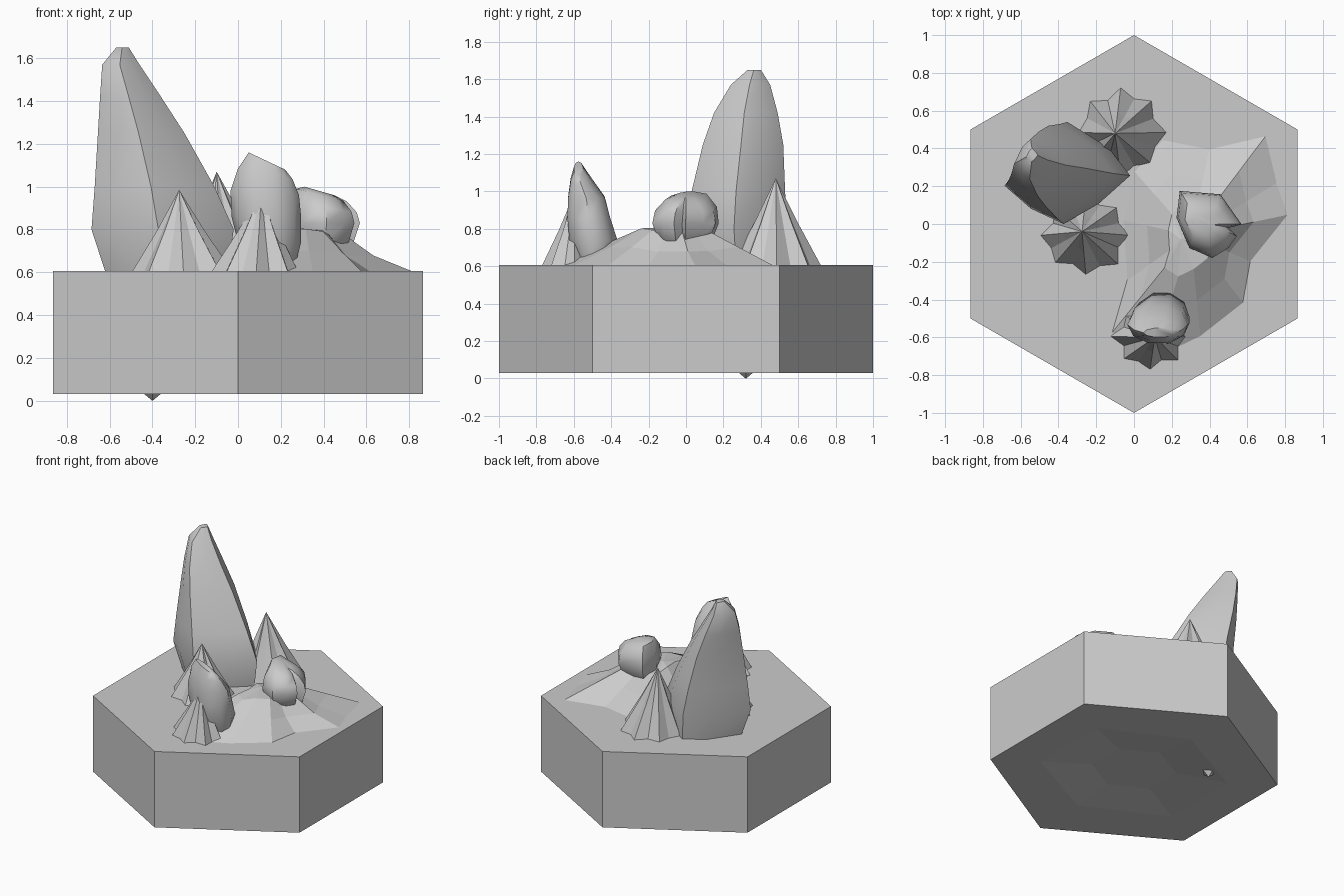
import bpy, bmesh, math, random
from mathutils import Vector

if "Cube" in bpy.data.objects:
    bpy.data.objects.remove(bpy.data.objects["Cube"])

random.seed(4)


def make_object(name, bm, smooth=0):
    bmesh.ops.recalc_face_normals(bm, faces=bm.faces[:])
    mesh = bpy.data.meshes.new(name)
    bm.to_mesh(mesh)
    bm.free()
    obj = bpy.data.objects.new(name, mesh)
    bpy.context.collection.objects.link(obj)
    if smooth:
        bpy.ops.object.select_all(action='DESELECT')
        obj.select_set(True)
        bpy.context.view_layer.objects.active = obj
        bpy.ops.object.shade_smooth_by_angle(angle=math.radians(smooth))
    return obj


def bridge(bm, a, b):
    n = len(a)
    for i in range(n):
        bm.faces.new((a[i], a[(i + 1) % n], b[(i + 1) % n], b[i]))


def loft_rock(name, outline, rings):
    """Stretch a unit outline into each ring: z, x min, x max, y min, y max, x tilt."""
    bm = bmesh.new()
    loops = []
    for z, x0, x1, y0, y1, tilt in rings:
        cx, cy, rx, ry = (x0 + x1) / 2, (y0 + y1) / 2, (x1 - x0) / 2, (y1 - y0) / 2
        loops.append([bm.verts.new((cx + u * rx, cy + v * ry, z + tilt * u)) for u, v in outline])
    for a, b in zip(loops, loops[1:]):
        bridge(bm, a, b)
    bm.faces.new(loops[0])
    bm.faces.new(loops[-1])
    return make_object(name, bm, 45)


def spike(name, apex, bounds, flutes=8, flute=0.8):
    """Fluted, faceted cone with an irregular star base."""
    x0, x1, y0, y1 = bounds
    centre = Vector(((x0 + x1) / 2, (y0 + y1) / 2, 0.6))
    apex = Vector(apex)
    bm = bmesh.new()
    tip = bm.verts.new(apex)
    foot, waist = [], []
    n = flutes * 2
    for i in range(n):
        a = math.tau * i / n
        r = (1 if i % 2 == 0 else flute) * random.uniform(0.93, 1.03)
        p = centre + Vector((math.cos(a) * r * (x1 - x0) / 2, math.sin(a) * r * (y1 - y0) / 2, 0))
        foot.append(bm.verts.new(p))
        waist.append(bm.verts.new(p.lerp(apex, 0.52) + Vector((0, 0, -0.01))))
    bridge(bm, foot, waist)
    for i in range(n):
        bm.faces.new((waist[i], waist[(i + 1) % n], tip))
    bm.faces.new(foot)
    return make_object(name, bm)


# Hexagonal tile with a shallow dent underneath
bm = bmesh.new()
hexagon = [(math.sin(i * math.tau / 6), math.cos(i * math.tau / 6)) for i in range(6)]
top = [bm.verts.new((x, y, 0.605)) for x, y in hexagon]
low = [bm.verts.new((x, y, 0.03)) for x, y in hexagon]
rim = [bm.verts.new((x * 0.68, y * 0.6, 0.03)) for x, y in hexagon]
pit = [bm.verts.new((x * 0.3, y * 0.28, 0.06)) for x, y in hexagon]
bm.faces.new(top)
for a, b in ((top, low), (low, rim), (rim, pit)):
    bridge(bm, a, b)
bm.faces.new(pit)
make_object("hex_tile", bm)

# Tiny stone chip under the tile
bm = bmesh.new()
bmesh.ops.create_cone(bm, cap_ends=True, segments=4, radius1=0.002, radius2=0.05, depth=0.04)
bmesh.ops.translate(bm, verts=bm.verts, vec=(-0.4, 0.32, 0.02))
make_object("underside_chip", bm)

# Low earth mound on the right
foot = [(0.82, 0.05), (0.76, 0.22), (0.7, 0.47), (0.4, 0.4), (0.15, 0.45), (0.0, 0.28), (-0.06, 0.02),
        (-0.04, -0.3), (-0.12, -0.58), (0.1, -0.72), (0.35, -0.6), (0.58, -0.42), (0.62, -0.2)]
bm = bmesh.new()
loops = []
for k, z in ((1.0, 0.602), (0.64, 0.69), (0.33, 0.79)):
    loops.append([bm.verts.new((0.3 + (x - 0.3) * k, -0.06 + (y + 0.06) * k,
                                z + (k < 1) * random.uniform(-0.015, 0.015))) for x, y in foot])
bridge(bm, loops[0], loops[1])
bridge(bm, loops[1], loops[2])
peak = bm.verts.new((0.25, -0.08, 0.81))
for i in range(len(foot)):
    bm.faces.new((loops[2][i], loops[2][(i + 1) % len(foot)], peak))
bm.faces.new(loops[0])
make_object("earth_mound", bm)

# Tall leaning stone
leaning = [(-1, -.25), (-.58, -.7), (-.06, -1), (.5, -.6), (1, -.05), (.65, .5), (0, 1), (-.5, .6)]
loft_rock("tall_stone", leaning, [
    (0.60, -0.62, -0.05, 0.04, 0.52, 0),
    (0.80, -0.685, -0.02, 0.00, 0.54, 0),
    (1.00, -0.67, -0.11, 0.03, 0.53, 0),
    (1.25, -0.655, -0.25, 0.09, 0.52, 0),
    (1.42, -0.645, -0.36, 0.15, 0.49, 0),
    (1.57, -0.635, -0.46, 0.24, 0.45, 0),
    (1.65, -0.57, -0.51, 0.33, 0.40, 0)])

# Rounded boulder with a notch in its side
notched = [(1, 0), (.6, .55), (.35, .9), (-.9, 1), (-1, .2), (-.6, -.7), (.1, -1), (.6, -.7),
           (.85, -.35), (.6, -.1)]
loft_rock("round_boulder", notched, [
    (0.67, 0.30, 0.46, -0.08, 0.08, 0),
    (0.74, 0.24, 0.54, -0.15, 0.14, 0),
    (0.83, 0.225, 0.57, -0.18, 0.175, 0),
    (0.90, 0.235, 0.555, -0.165, 0.165, -0.02),
    (0.96, 0.27, 0.51, -0.11, 0.11, -0.03),
    (0.98, 0.31, 0.45, -0.05, 0.05, -0.02)])

# Curved horn stone at the front
oval = [(math.cos(i * math.tau / 10), math.sin(i * math.tau / 10)) for i in range(10)]
loft_rock("horn_stone", oval, [
    (0.64, 0.06, 0.27, -0.58, -0.42, 0),
    (0.74, 0.00, 0.295, -0.63, -0.36, 0),
    (0.86, -0.03, 0.295, -0.64, -0.40, 0),
    (0.97, -0.035, 0.285, -0.635, -0.43, -0.01),
    (1.06, 0.00, 0.255, -0.62, -0.50, -0.025),
    (1.12, 0.05, 0.22, -0.60, -0.55, -0.04)])

# Faceted spikes
spike("rear_spike", (-0.10, 0.48, 1.07), (-0.31, 0.17, 0.24, 0.73))
spike("left_spike", (-0.275, -0.04, 0.985), (-0.5, -0.01, -0.28, 0.16))
spike("front_spike", (0.11, -0.60, 0.98), (-0.12, 0.29, -0.77, -0.42))
